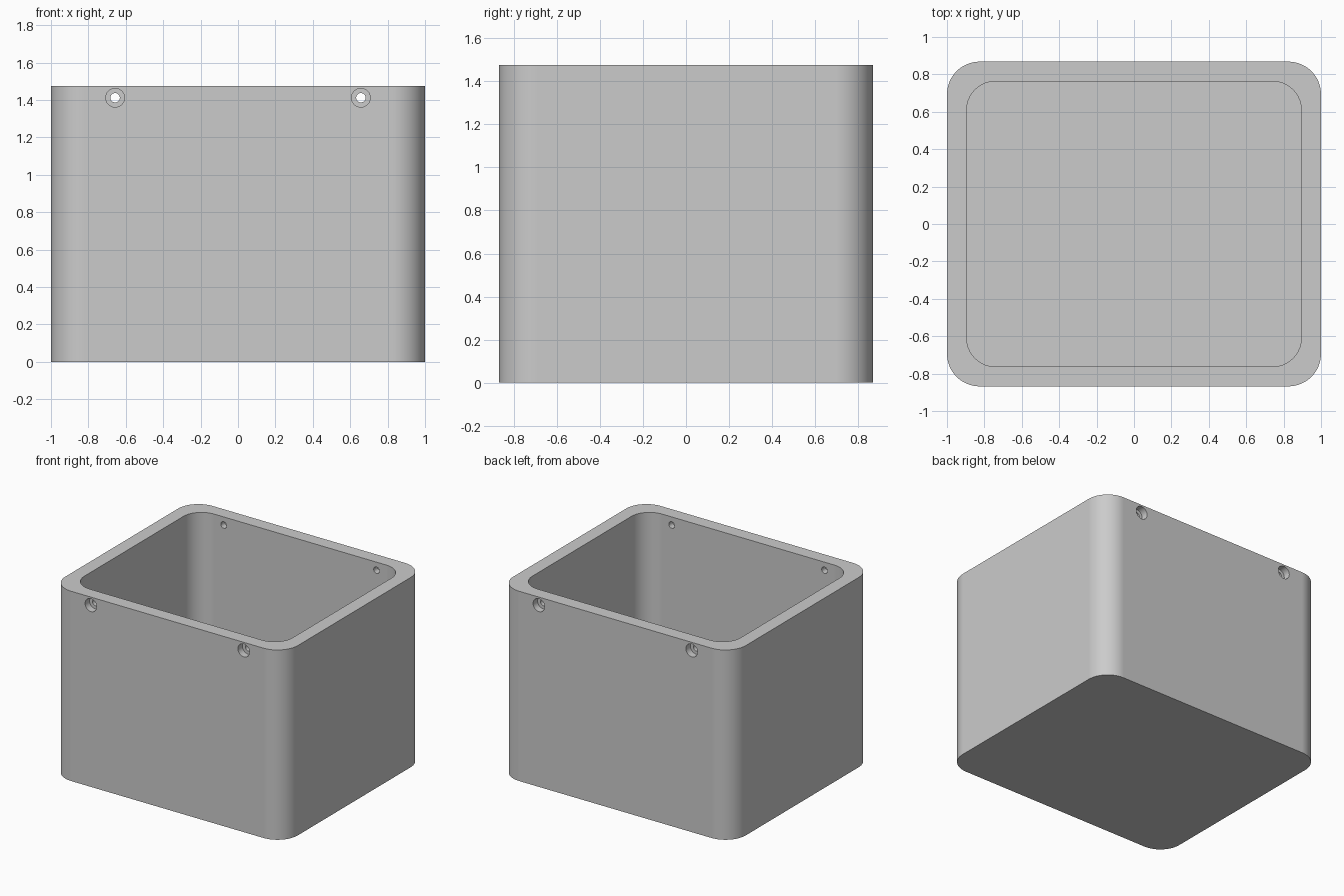
import bpy
import bmesh
from math import radians
from mathutils import Matrix, Vector

old = bpy.data.objects.get("Cube")
if old:
    bpy.data.objects.remove(old, do_unlink=True)

HALF_X, HALF_Y, HEIGHT = 1.0, 0.868, 1.475
WALL = 0.105
HOLE_X, HOLE_Z = 0.657, 1.412
BORE_DEPTH = 0.055

grey = bpy.data.materials.new("plain grey")
grey.use_nodes = True
grey.diffuse_color = (0.6, 0.6, 0.6, 1)
grey.node_tree.nodes["Principled BSDF"].inputs["Base Color"].default_value = (0.6, 0.6, 0.6, 1)


def make_object(name, bm):
    mesh = bpy.data.meshes.new(name)
    bm.to_mesh(mesh)
    bm.free()
    mesh.materials.append(grey)
    obj = bpy.data.objects.new(name, mesh)
    bpy.context.collection.objects.link(obj)
    return obj


def rounded_block(name, half_x, half_y, bottom, top, radius):
    """Block with its four upright edges rounded."""
    bm = bmesh.new()
    bmesh.ops.create_cube(bm, size=1)
    bmesh.ops.scale(bm, vec=(2 * half_x, 2 * half_y, top - bottom), verts=bm.verts)
    bmesh.ops.translate(bm, vec=(0, 0, (top + bottom) / 2), verts=bm.verts)
    upright = [e for e in bm.edges
               if abs((e.verts[0].co - e.verts[1].co).normalized().z) > 0.9]
    bmesh.ops.bevel(bm, geom=upright, offset=radius, offset_type='OFFSET',
                    segments=16, profile=0.5, affect='EDGES')
    return make_object(name, bm)


def drill(name, x, y, radius, length):
    """Cylinder along the y axis, centred on the hole position."""
    bm = bmesh.new()
    place = Matrix.Translation(Vector((x, y, HOLE_Z))) @ Matrix.Rotation(radians(90), 4, 'X')
    bmesh.ops.create_cone(bm, cap_ends=True, segments=40, radius1=radius,
                          radius2=radius, depth=length, matrix=place)
    return make_object(name, bm)


# Outer body
box = rounded_block("open_box", HALF_X, HALF_Y, 0, HEIGHT, 0.175)

# Cavity, then through holes and counterbores in the front and back walls
cutters = [rounded_block("cavity_cutter", HALF_X - WALL, HALF_Y - WALL,
                         WALL, HEIGHT + 0.2, 0.155)]
for side in (-1, 1):
    x = side * HOLE_X
    cutters.append(drill("screw_hole_cutter", x, 0, 0.025, 2.2))
    for face in (-1, 1):
        cutters.append(drill("counterbore_cutter", x, face * HALF_Y, 0.05, 2 * BORE_DEPTH))

bpy.ops.object.select_all(action='DESELECT')
box.select_set(True)
bpy.context.view_layer.objects.active = box
for cutter in cutters:
    cutter.hide_render = True
    mod = box.modifiers.new("cut", 'BOOLEAN')
    mod.operation = 'DIFFERENCE'
    mod.solver = 'EXACT'
    mod.object = cutter
    bpy.ops.object.modifier_apply(modifier=mod.name)
    bpy.data.objects.remove(cutter, do_unlink=True)

# Smooth corners with flat walls and crisp rims
bpy.ops.object.shade_smooth_by_angle(angle=radians(30))
weighted = box.modifiers.new("weighted normals", 'WEIGHTED_NORMAL')
weighted.keep_sharp = True
